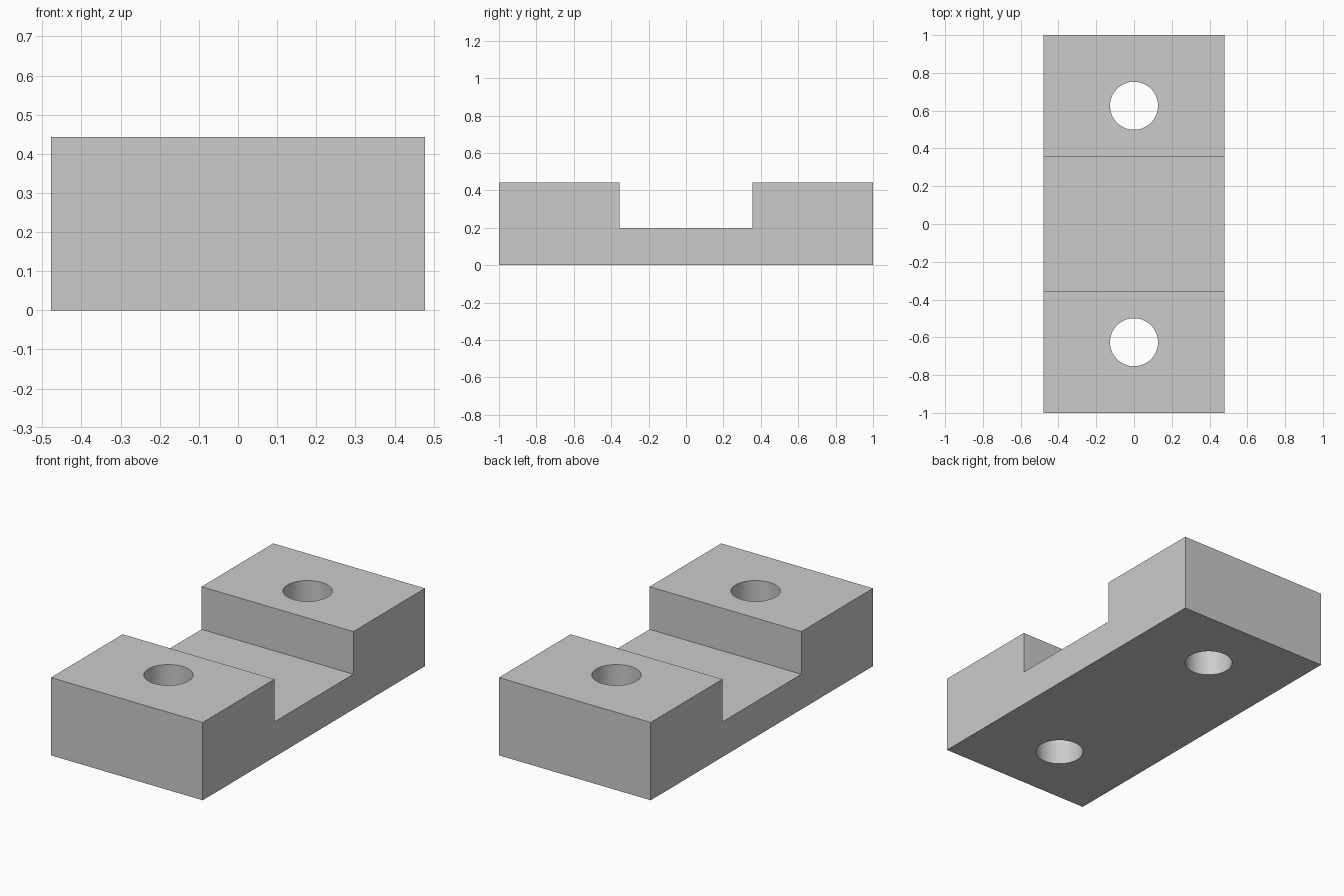
import bpy
import bmesh
from math import radians

HALF_W, HALF_L, HEIGHT = 0.478, 1.0, 0.443
SLOT_HALF, SLOT_Z = 0.355, 0.2
HOLE_Y, HOLE_R = 0.626, 0.127

cube = bpy.data.objects.get("Cube")
if cube:
    bpy.data.objects.remove(cube, do_unlink=True)

# Plain grey material
grey = bpy.data.materials.new("light_grey")
grey.use_nodes = True
colour = (0.6, 0.6, 0.6, 1)
grey.diffuse_color = colour
grey.node_tree.nodes["Principled BSDF"].inputs["Base Color"].default_value = colour


def add_object(name, bm):
    bmesh.ops.recalc_face_normals(bm, faces=bm.faces)
    mesh = bpy.data.meshes.new(name)
    bm.to_mesh(mesh)
    bm.free()
    mesh.materials.append(grey)
    obj = bpy.data.objects.new(name, mesh)
    bpy.context.collection.objects.link(obj)
    return obj


# Slotted block: U-shaped side profile extruded across the width
half = [(HALF_L, 0), (HALF_L, HEIGHT), (SLOT_HALF, HEIGHT), (SLOT_HALF, SLOT_Z)]
profile = half + [(-y, z) for y, z in reversed(half)]
bm = bmesh.new()
face = bm.faces.new([bm.verts.new((-HALF_W, y, z)) for y, z in profile])
side = bmesh.ops.extrude_face_region(bm, geom=[face])["geom"]
bmesh.ops.translate(bm, vec=(2 * HALF_W, 0, 0),
                    verts=[v for v in side if isinstance(v, bmesh.types.BMVert)])
block = add_object("slotted_block", bm)

# Vertical bolt holes, one through each raised end
cutters = []
for sign, label in ((-1, "front"), (1, "back")):
    bm = bmesh.new()
    bmesh.ops.create_cone(bm, cap_ends=True, segments=64,
                          radius1=HOLE_R, radius2=HOLE_R, depth=1)
    bmesh.ops.translate(bm, verts=bm.verts, vec=(0, sign * HOLE_Y, HEIGHT / 2))
    cutter = add_object(label + "_hole_cutter", bm)
    cutter.hide_render = True
    cutters.append(cutter)
    cut = block.modifiers.new(label + "_hole", "BOOLEAN")
    cut.operation = "DIFFERENCE"
    cut.solver = "EXACT"
    cut.object = cutter

# Apply the cuts, then smooth the hole walls while keeping edges sharp
bpy.ops.object.select_all(action="DESELECT")
block.select_set(True)
bpy.context.view_layer.objects.active = block
for name in [m.name for m in block.modifiers]:
    bpy.ops.object.modifier_apply(modifier=name)
for cutter in cutters:
    bpy.data.objects.remove(cutter, do_unlink=True)
bpy.ops.object.shade_smooth_by_angle(angle=radians(30))
